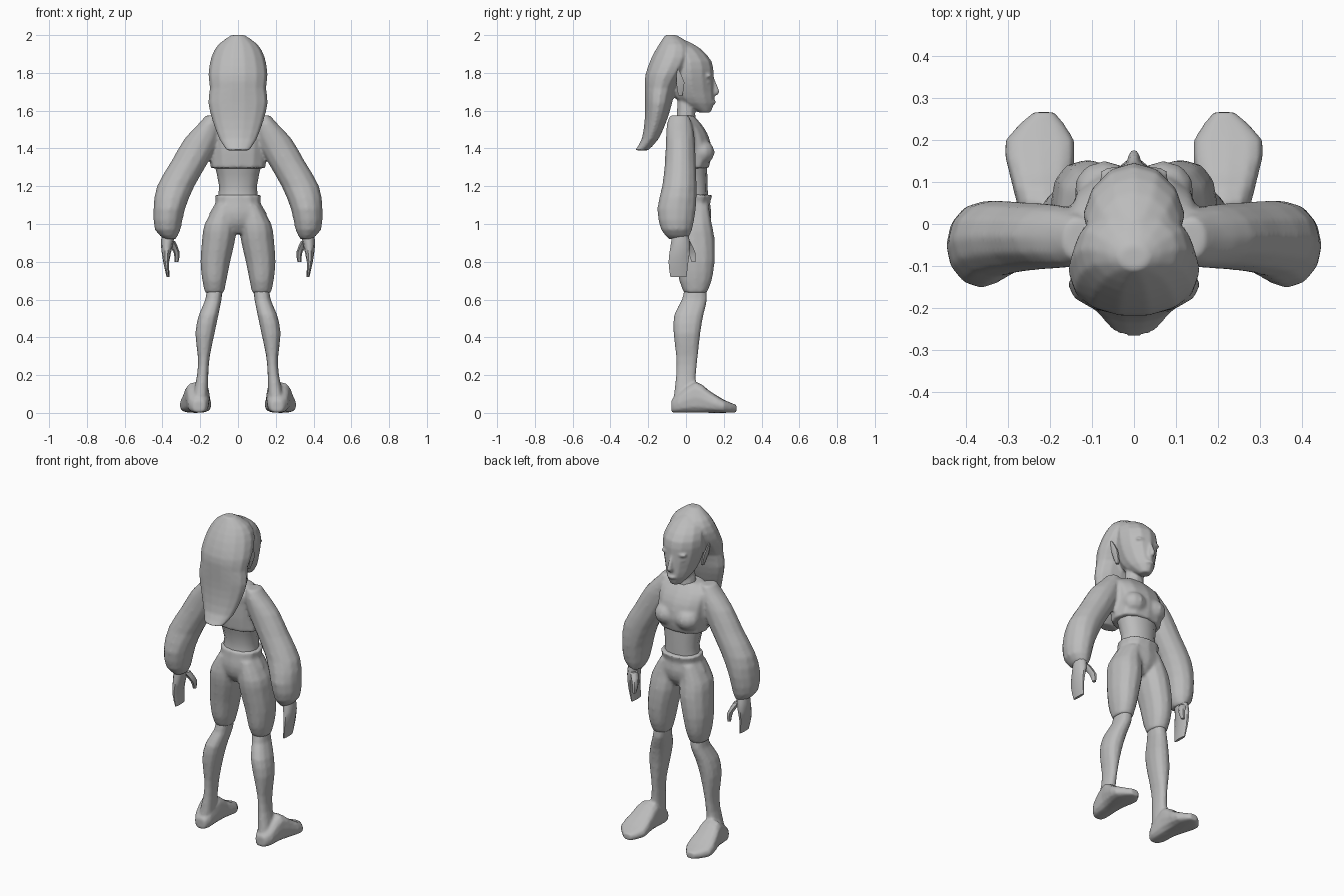
import bpy, bmesh, math
from mathutils import Vector

cube = bpy.data.objects.get("Cube")
if cube:
    bpy.data.objects.remove(cube)

shade = (.5, .5, .5, 1)
grey = bpy.data.materials.new("plain grey")
grey.use_nodes = True
grey.diffuse_color = shade
grey.node_tree.nodes["Principled BSDF"].inputs["Base Color"].default_value = shade


def finish(name, bm, mirror=False, blend=0):
    """Make a smooth object, mirrored across x if paired; blend melts its volumes together."""
    bmesh.ops.recalc_face_normals(bm, faces=bm.faces)
    mesh = bpy.data.meshes.new(name)
    bm.to_mesh(mesh)
    bm.free()
    mesh.materials.append(grey)
    mesh.shade_smooth()
    mesh.set_sharp_from_angle(angle=math.radians(55))
    obj = bpy.data.objects.new(name, mesh)
    bpy.context.collection.objects.link(obj)
    if mirror:
        obj.modifiers.new("Mirror", 'MIRROR')
    if blend:
        remesh = obj.modifiers.new("Blend", 'REMESH')
        remesh.mode = 'VOXEL'
        remesh.voxel_size = blend
        remesh.use_smooth_shade = True
        soften = obj.modifiers.new("Soften", 'SMOOTH')
        soften.factor = .5
        soften.iterations = 4


def ring(at, wide, mid, deep, side=0):
    """Cross-section: position along the part, half sizes and centre."""
    return Vector((at, wide, mid, deep, side))


def smooth_between(rings):
    """Add a curved in-between ring after each key ring."""
    last = len(rings) - 1
    result = []
    for i in range(last):
        before, after = rings[max(i - 1, 0)], rings[min(i + 2, last)]
        start, end = rings[i], rings[i + 1]
        result += [start, (start + end) * .5 + (start + end - before - after) / 16]
    return result + [rings[last]]


def loft(bm, rings, sides=12, power=1, taper=0, lying=False):
    """Skin over the rings, upright or lying along the front-back axis."""
    loops = []
    for at, wide, mid, deep, side in smooth_between(rings):
        loop = []
        for i in range(sides):
            turn = math.tau * i / sides
            c, s = math.cos(turn), math.sin(turn)
            a = side + wide * math.copysign(abs(c) ** power, c) * (1 - taper * max(s, 0))
            b = mid + deep * math.copysign(abs(s) ** power, s)
            loop.append(bm.verts.new((a, at, b) if lying else (a, b, at)))
        loops.append(loop)
    for low, high in zip(loops, loops[1:]):
        for i in range(sides):
            bm.faces.new((low[i - 1], low[i], high[i], high[i - 1]))
    bm.faces.new(loops[0])
    bm.faces.new(loops[-1])


def blob(bm, centre, size):
    """Stretched ball for soft features."""
    ball = bmesh.ops.create_uvsphere(bm, u_segments=10, v_segments=7, radius=1)
    for vert in ball["verts"]:
        vert.co = Vector(centre) + vert.co * Vector(size)


# Head with face and long swept-back hair
head = bmesh.new()
loft(head, [
    ring(at=1.59, wide=.03, mid=.1, deep=.03),
    ring(at=1.64, wide=.07, mid=.06, deep=.09),
    ring(at=1.7, wide=.095, mid=.035, deep=.115),
    ring(at=1.78, wide=.117, mid=.025, deep=.122),
    ring(at=1.86, wide=.12, mid=.02, deep=.117),
    ring(at=1.93, wide=.095, mid=-.01, deep=.085),
    ring(at=1.97, wide=.03, mid=-.03, deep=.035)], taper=.1)
loft(head, [
    ring(at=1.68, wide=.014, mid=.14, deep=.02),
    ring(at=1.7, wide=.02, mid=.14, deep=.042),
    ring(at=1.77, wide=.01, mid=.13, deep=.022)], sides=6)
loft(head, [
    ring(at=1.53, wide=.065, mid=0, deep=.055),
    ring(at=1.66, wide=.05, mid=0, deep=.045)], sides=10)
blob(head, centre=(0, .14, 1.645), size=(.03, .02, .012))
blob(head, centre=(.045, .12, 1.785), size=(.04, .018, .013))
blob(head, centre=(.045, .115, 1.75), size=(.025, .015, .01))
loft(head, [
    ring(at=1.39, wide=.06, mid=-.235, deep=.035),
    ring(at=1.45, wide=.1, mid=-.19, deep=.045),
    ring(at=1.55, wide=.137, mid=-.16, deep=.06),
    ring(at=1.64, wide=.158, mid=-.145, deep=.073),
    ring(at=1.72, wide=.15, mid=-.135, deep=.085),
    ring(at=1.79, wide=.157, mid=-.11, deep=.107),
    ring(at=1.88, wide=.143, mid=-.07, deep=.115),
    ring(at=1.95, wide=.105, mid=-.06, deep=.085),
    ring(at=2, wide=.035, mid=-.08, deep=.03)], sides=14)
finish("head_and_hair", head, mirror=True, blend=.007)

# Pointed ears
ear = bmesh.new()
loft(ear, [
    ring(at=1.68, wide=.01, mid=-.03, deep=.012, side=.095),
    ring(at=1.75, wide=.01, mid=-.03, deep=.025, side=.115),
    ring(at=1.82, wide=.005, mid=-.045, deep=.005, side=.13)], sides=6)
finish("ear", ear, mirror=True)

# Cropped top with full sleeves
top = bmesh.new()
loft(top, [
    ring(at=1.295, wide=.147, mid=.015, deep=.105),
    ring(at=1.38, wide=.15, mid=.02, deep=.118),
    ring(at=1.47, wide=.155, mid=.01, deep=.108),
    ring(at=1.53, wide=.15, mid=-.01, deep=.09),
    ring(at=1.575, wide=.09, mid=-.02, deep=.06)], power=.85)
blob(top, centre=(.07, .085, 1.38), size=(.075, .067, .065))
loft(top, [
    ring(at=.92, wide=.03, mid=-.04, deep=.05, side=.36),
    ring(at=.97, wide=.068, mid=-.05, deep=.083, side=.372),
    ring(at=1.08, wide=.084, mid=-.05, deep=.103, side=.364),
    ring(at=1.2, wide=.1, mid=-.035, deep=.092, side=.33),
    ring(at=1.33, wide=.1, mid=-.03, deep=.082, side=.255),
    ring(at=1.45, wide=.095, mid=-.03, deep=.077, side=.19),
    ring(at=1.53, wide=.06, mid=-.035, deep=.067, side=.15),
    ring(at=1.575, wide=.035, mid=-.035, deep=.05, side=.135)])
finish("cropped_top", top, mirror=True, blend=.01)

# Bare waist
waist = bmesh.new()
loft(waist, [
    ring(at=1.12, wide=.11, mid=.03, deep=.085),
    ring(at=1.2, wide=.1, mid=.035, deep=.08),
    ring(at=1.32, wide=.125, mid=.02, deep=.09)], power=.9)
finish("waist", waist)

# Trousers with flared waistband
trousers = bmesh.new()
loft(trousers, [
    ring(at=.95, wide=.06, mid=.03, deep=.06),
    ring(at=1, wide=.14, mid=.03, deep=.095),
    ring(at=1.06, wide=.15, mid=.03, deep=.105),
    ring(at=1.11, wide=.12, mid=.03, deep=.098),
    ring(at=1.155, wide=.125, mid=.04, deep=.102)], power=.9)
loft(trousers, [
    ring(at=.635, wide=.05, mid=.05, deep=.06, side=.125),
    ring(at=.7, wide=.064, mid=.05, deep=.087, side=.125),
    ring(at=.8, wide=.079, mid=.05, deep=.102, side=.12),
    ring(at=.92, wide=.088, mid=.04, deep=.112, side=.102),
    ring(at=1, wide=.083, mid=.03, deep=.108, side=.094),
    ring(at=1.1, wide=.05, mid=.03, deep=.09, side=.07)], power=.9)
finish("trousers", trousers, mirror=True, blend=.01)

# Bare lower legs and feet
leg = bmesh.new()
loft(leg, [
    ring(at=.05, wide=.045, mid=-.01, deep=.06, side=.205),
    ring(at=.2, wide=.03, mid=0, deep=.053, side=.187),
    ring(at=.3, wide=.032, mid=.005, deep=.058, side=.181),
    ring(at=.42, wide=.051, mid=.005, deep=.071, side=.175),
    ring(at=.52, wide=.052, mid=.015, deep=.078, side=.155),
    ring(at=.6, wide=.043, mid=.045, deep=.067, side=.13),
    ring(at=.68, wide=.043, mid=.05, deep=.055, side=.12)], power=.85)
loft(leg, [
    ring(at=-.078, wide=.03, mid=.035, deep=.033, side=.205),
    ring(at=-.04, wide=.055, mid=.05, deep=.05, side=.21),
    ring(at=.05, wide=.065, mid=.083, deep=.083, side=.215),
    ring(at=.12, wide=.076, mid=.06, deep=.06, side=.222),
    ring(at=.2, wide=.083, mid=.035, deep=.035, side=.225),
    ring(at=.267, wide=.025, mid=.022, deep=.02, side=.215)], power=.7, lying=True)
finish("leg_and_foot", leg, mirror=True, blend=.008)

# Hands with hooked thumbs
hand = bmesh.new()
loft(hand, [
    ring(at=.72, wide=.008, mid=-.04, deep=.045, side=.37),
    ring(at=.8, wide=.016, mid=-.04, deep=.055, side=.38),
    ring(at=.88, wide=.03, mid=-.03, deep=.055, side=.377),
    ring(at=.94, wide=.035, mid=-.03, deep=.045, side=.37)], sides=10)
loft(hand, [
    ring(at=.8, wide=.01, mid=.04, deep=.012, side=.325),
    ring(at=.85, wide=.016, mid=.03, deep=.022, side=.325),
    ring(at=.91, wide=.022, mid=0, deep=.025, side=.355)], sides=6)
finish("hand", hand, mirror=True)
